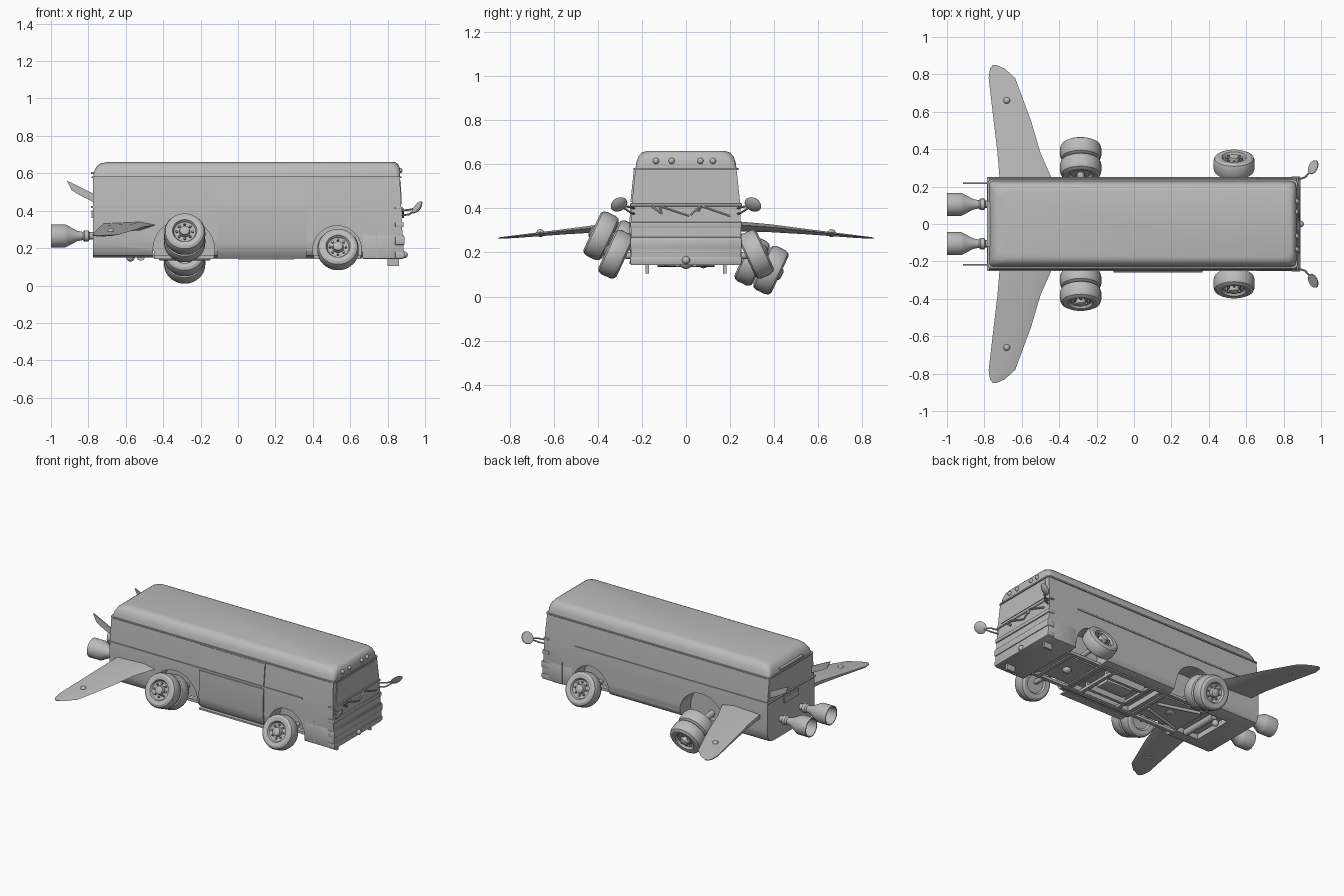
import bpy, bmesh, math
from mathutils import Vector

if bpy.data.objects.get("Cube"):
    bpy.data.objects.remove(bpy.data.objects["Cube"], do_unlink=True)

grey = bpy.data.materials.new("plain_grey")
grey.use_nodes = True
grey.diffuse_color = (0.5, 0.5, 0.5, 1)
grey.node_tree.nodes["Principled BSDF"].inputs["Base Color"].default_value = (0.5, 0.5, 0.5, 1)
parts = []


def finish(name, bm, loc=(0, 0, 0), axis=None):
    bmesh.ops.recalc_face_normals(bm, faces=bm.faces)
    me = bpy.data.meshes.new(name)
    bm.to_mesh(me)
    bm.free()
    me.materials.append(grey)
    ob = bpy.data.objects.new(name, me)
    bpy.context.collection.objects.link(ob)
    ob.location = loc
    if axis is not None:
        ob.rotation_euler = Vector(axis).to_track_quat('Z', 'Y').to_euler()
    parts.append(ob)
    return ob


def loft(name, rings):
    """Skin closed rings of equal length and cap both ends."""
    bm = bmesh.new()
    vs = [[bm.verts.new(p) for p in r] for r in rings]
    n = len(vs[0])
    for a, b in zip(vs, vs[1:]):
        for i in range(n):
            j = (i + 1) % n
            bm.faces.new((a[i], a[j], b[j], b[i]))
    bm.faces.new(vs[0])
    bm.faces.new(vs[-1])
    return finish(name, bm)


def lathe(name, prof, loc, axis, steps=32):
    """Turn an (r, h) profile round the given axis."""
    bm = bmesh.new()
    vs = [bm.verts.new((r, 0, h)) for r, h in prof]
    es = [bm.edges.new(p) for p in zip(vs, vs[1:])]
    bmesh.ops.spin(bm, geom=vs + es, cent=(0, 0, 0), axis=(0, 0, 1),
                   angle=math.tau, steps=steps)
    bmesh.ops.remove_doubles(bm, verts=bm.verts, dist=0.0002)
    return finish(name, bm, loc, axis)


def rod(name, a, b, r, steps=12):
    d = Vector(b) - Vector(a)
    return lathe(name, [(0, 0), (r, 0), (r, d.length), (0, d.length)], a, d, steps)


def box(name, lo, hi, bevel=0):
    bm = bmesh.new()
    bmesh.ops.create_cube(bm, size=1)
    for v in bm.verts:
        v.co = [l if c < 0 else h for c, l, h in zip(v.co, lo, hi)]
    if bevel:
        bmesh.ops.bevel(bm, geom=bm.edges[:], offset=bevel, segments=2, affect='EDGES', profile=0.5)
    return finish(name, bm)


def ball(name, loc, r):
    bm = bmesh.new()
    bmesh.ops.create_uvsphere(bm, u_segments=16, v_segments=10, radius=r)
    return finish(name, bm, loc)


def front_x(z):
    return 0.885 - 0.0465 * (z - 0.15)


def cut(target, tool):
    mod = target.modifiers.new("cut", 'BOOLEAN')
    mod.operation, mod.object, mod.solver = 'DIFFERENCE', tool, 'EXACT'
    tool.hide_render = True
    bpy.context.view_layer.objects.active = target
    bpy.ops.object.modifier_apply(modifier=mod.name)
    parts.remove(tool)
    bpy.data.objects.remove(tool, do_unlink=True)


# Body shell with wheel wells and a recessed underside
half = [(0.19, 0.15), (0.225, 0.16), (0.243, 0.185), (0.25, 0.23), (0.246, 0.42), (0.229, 0.58)]
section = half + [(-y, z) for y, z in reversed(half)]
body = loft("body", [[(-0.775, y, z) for y, z in section], [(front_x(z), y, z) for y, z in section]])
for s in (1, -1):
    for x, r in ((0.53, 0.13), (-0.29, 0.165)):
        cut(body, rod("well_cutter", (x, s * 0.13, 0.19), (x, s * 0.4, 0.19), r, 32))
for x0, x1, w in ((0.68, 0.82, 0.12), (-0.08, 0.36, 0.15), (-0.62, -0.45, 0.14)):
    cut(body, box("floor_cutter", (x0, -w, 0.1), (x1, w, 0.185)))

# Roof built from rounded rectangles
def rounded(x0, x1, w, z, r):
    ring = []
    for cx, cy, start in ((x1 - r, w - r, 0), (x0 + r, w - r, 90), (x0 + r, r - w, 180), (x1 - r, r - w, 270)):
        for k in range(5):
            a = math.radians(start + k * 22.5)
            ring.append((cx + r * math.cos(a), cy + r * math.sin(a), z))
    return ring

loft("roof", [rounded(-0.775, 0.865, 0.23, 0.575, 0.02), rounded(-0.77, 0.868, 0.225, 0.61, 0.03),
              rounded(-0.755, 0.862, 0.214, 0.638, 0.04), rounded(-0.735, 0.852, 0.2, 0.653, 0.045),
              rounded(-0.7, 0.84, 0.178, 0.66, 0.04)])
loft("roof_gutter", [rounded(-0.782, 0.874, 0.237, z, 0.02) for z in (0.574, 0.583)])
box("belt_trim", (-0.785, -0.251, 0.415), (0.65, 0.251, 0.424))
box("rear_roof_bar", (-0.787, -0.12, 0.595), (-0.76, 0.12, 0.607))
box("rear_plate", (-0.784, -0.07, 0.36), (-0.77, 0.08, 0.40))

# Sliding door on the right side
lower = [(-0.2, 0.155), (-0.232, 0.158), (-0.251, 0.185), (-0.258, 0.23), (-0.254, 0.408), (-0.2, 0.408)]
upper = [(-0.2, 0.428), (-0.252, 0.428), (-0.237, 0.572), (-0.2, 0.572)]
for name, pts in (("door_lower", lower), ("door_upper", upper)):
    loft(name, [[(x, y, z) for y, z in pts] for x in (-0.11, 0.365)])
box("door_step", (-0.11, -0.256, 0.148), (0.365, -0.2, 0.158))

# Nose with bumper bars, windshield and broken trim
box("nose", (0.665, -0.25, 0.143), (0.886, 0.25, 0.27), 0.004)
for z, h, out in ((0.165, 0.015, 0.006), (0.24, 0.022, 0.01), (0.325, 0.012, 0.008), (0.415, 0.006, 0.006)):
    box("bumper_bar", (0.84, -0.253, z - h), (front_x(z) + out, 0.253, z + h), 0.003)
pane = [(-0.21, 0.435), (0.21, 0.435), (0.198, 0.562), (-0.198, 0.562)]
loft("windshield", [[(front_x(z) + d, y, z) for y, z in pane] for d in (-0.01, 0.004)])
for pts in ([(-0.155, 0.41), (-0.11, 0.375), (-0.12, 0.41), (0.015, 0.365)],
            [(0.02, 0.37), (0.065, 0.41), (0.055, 0.385), (0.07, 0.41), (0.2, 0.365)]):
    for a, b in zip(pts, pts[1:]):
        rod("broken_trim", (0.882, *a), (0.882, *b), 0.006, 6)
ball("front_lamp", (0.89, 0, 0.165), 0.018)
for y in (-0.136, -0.065, 0.065, 0.122):
    ball("roof_lamp", (0.866, y, 0.615), 0.014)

# Mirrors, wings, tail fins and rockets on both sides
stations = [(0.2, -0.42, -0.715, 0.32, 0.024), (0.38, -0.5, -0.73, 0.31, 0.018), (0.55, -0.55, -0.75, 0.294, 0.012),
            (0.78, -0.635, -0.777, 0.271, 0.006), (0.83, -0.69, -0.77, 0.267, 0.004), (0.85, -0.735, -0.755, 0.265, 0.003)]
fin = [(-0.76, 0.44), (-0.85, 0.485), (-0.89, 0.51), (-0.915, 0.56), (-0.885, 0.547), (-0.76, 0.485)]
nozzle = [(0, -0.03), (0.02, -0.03), (0.02, 0.02), (0.03, 0.025), (0.03, 0.045), (0.022, 0.055), (0.028, 0.085),
          (0.055, 0.135), (0.062, 0.15), (0.062, 0.225), (0.056, 0.225), (0.05, 0.14), (0.02, 0.09), (0, 0.09)]
for s, side in ((1, "left"), (-1, "right")):
    loft(side + "_wing", [[(le, s * y, z + t * 0.3), (le - 0.3 * (le - te), s * y, z + t), (te, s * y, z + t * 0.6),
                           (te, s * y, z - t * 0.6), (le - 0.3 * (le - te), s * y, z - t)]
                          for y, le, te, z, t in stations])
    ball(side + "_wing_blister", (-0.68, s * 0.66, 0.288), 0.018)
    loft(side + "_tail_fin", [[(x, s * y, z) for x, z in fin] for y in (0.215, 0.223)])
    lathe(side + "_rocket", nozzle, (-0.775, s * 0.105, 0.265), (-1, 0, 0))
    mirror = (0.962, s * 0.302, 0.415)
    lathe(side + "_mirror", [(0, -0.008), (0.025, -0.006), (0.04, 0.004), (0.038, 0.008), (0, 0.008)],
          mirror, (-0.75, s * 0.35, 0.6), 24)
    for z in (0.375, 0.4):
        elbow = (0.915, s * 0.25, z + 0.005)
        rod(side + "_mirror_arm", (0.87, s * 0.235, z), elbow, 0.005, 8)
        rod(side + "_mirror_arm", elbow, mirror, 0.005, 8)

# Wheels splayed at odd angles
tire = [(0, -0.03), (0.058, -0.03), (0.065, -0.044), (0.09, -0.046), (0.104, -0.038), (0.11, -0.022), (0.11, 0.022),
        (0.104, 0.038), (0.09, 0.046), (0.065, 0.044), (0.058, 0.03), (0.045, 0.024), (0.03, 0.026), (0.026, 0.05),
        (0.015, 0.056), (0, 0.056)]


def wheel(name, loc, axis):
    axis = Vector(axis).normalized()
    lathe(name, tire, loc, axis, 40)
    u = Vector((1, 0, 0))
    v = axis.cross(u)
    for k in range(8):
        a = k * math.tau / 8
        p = Vector(loc) + 0.042 * (u * math.cos(a) + v * math.sin(a)) + axis * 0.02
        rod(name + "_bolt", p, p + axis * 0.02, 0.006, 6)


tilt = math.radians(25)
c, t = math.cos(tilt), math.sin(tilt)
for s, side, z, gap in ((1, "left", 0.12, 0.04), (-1, "right", 0.275, -0.04)):
    wheel(side + "_front_wheel", (0.535, s * 0.318, 0.192), (0, s * c, t))
    rod(side + "_front_axle", (0.535, s * 0.318, 0.192), (0.535, s * 0.1, 0.17), 0.016)
    out = (0, s * c, -s * t)
    wheel(side + "_rear_outer_wheel", (-0.285, s * 0.385, z), out)
    wheel(side + "_rear_inner_wheel", (-0.285, s * 0.3, z + gap), out)
rod("rear_axle", (-0.285, -0.3, 0.235), (-0.285, 0.3, 0.16), 0.02)
ball("axle_housing", (-0.285, 0, 0.19), 0.05)

# Underside frame and machinery
for s in (1, -1):
    box("frame_rail", (-0.45, s * 0.165 - 0.012, 0.142), (0.66, s * 0.165 + 0.012, 0.16))
    box("tow_hook", (0.80, s * 0.175 - 0.008, 0.105), (0.86, s * 0.175 + 0.008, 0.15))
    rod("strut", (-0.42, s * 0.12, 0.145), (-0.15, s * 0.04, 0.145), 0.01)
    box("tank_frame_side", (0.0, s * 0.09 - 0.01, 0.14), (0.3, s * 0.09 + 0.01, 0.19))
for x in (-0.12, 0.0, 0.29, 0.4, 0.62):
    box("cross_member", (x - 0.012, -0.165, 0.142), (x + 0.012, 0.165, 0.16))
box("tank", (0.05, -0.05, 0.15), (0.25, 0.05, 0.19), 0.005)
rod("muffler", (-0.52, -0.13, 0.155), (-0.52, 0.13, 0.155), 0.022, 20)
ball("drain_plug", (-0.575, 0.08, 0.15), 0.022)
ball("gear_housing", (0.53, 0, 0.155), 0.03)
rod("drive_shaft", (-0.285, 0, 0.18), (-0.1, 0, 0.16), 0.012)

# Door seams near the nose
for s in (1, -1):
    box("panel_seam", (0.738, s * 0.25 - 0.002, 0.145), (0.744, s * 0.25 + 0.002, 0.29))

bpy.ops.object.select_all(action='DESELECT')
for ob in parts:
    ob.select_set(True)
bpy.context.view_layer.objects.active = body
bpy.ops.object.shade_smooth_by_angle(angle=math.radians(32))
